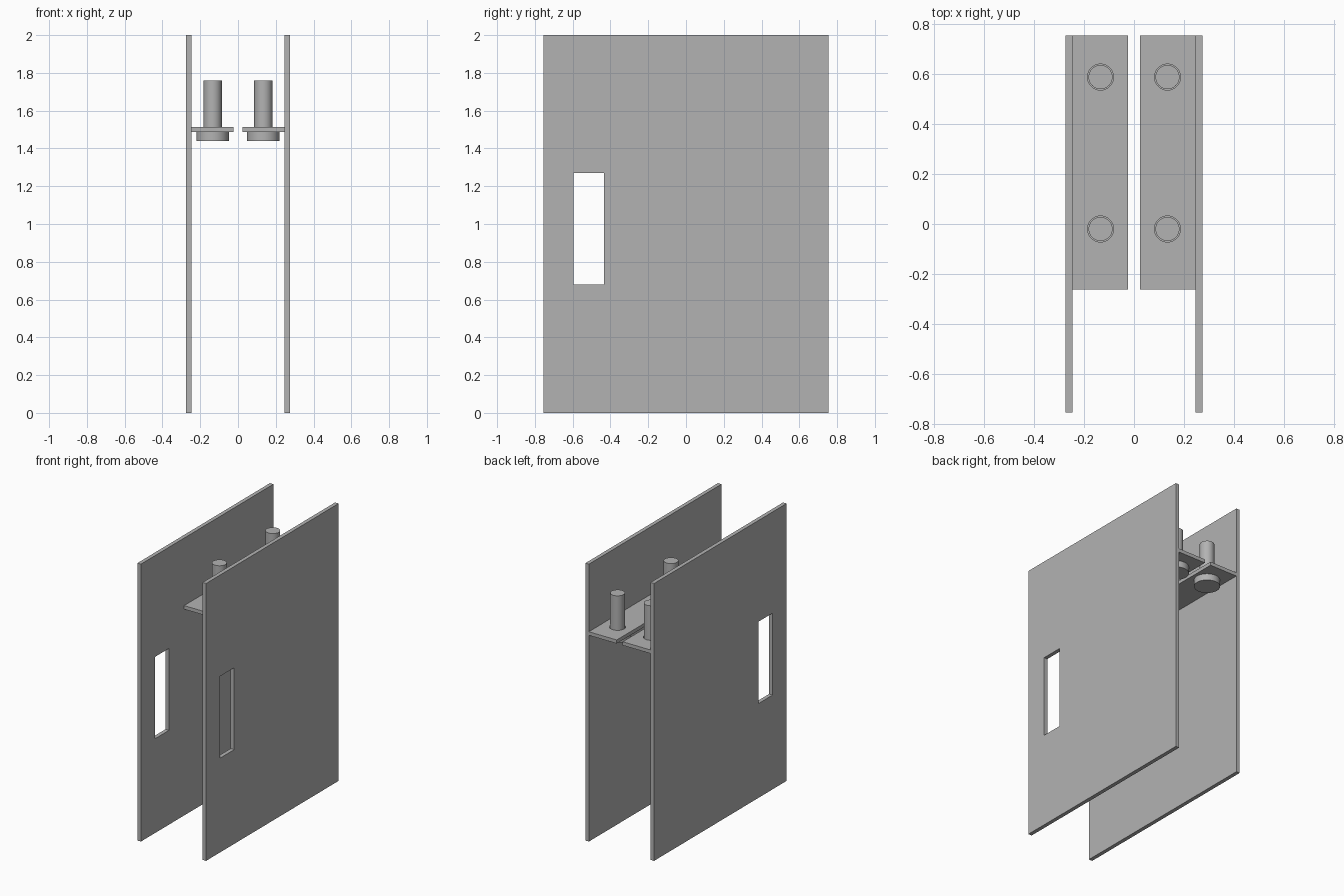
import bpy
import bmesh
import math
from mathutils import Vector

if "Cube" in bpy.data.objects:
    bpy.data.objects.remove(bpy.data.objects["Cube"], do_unlink=True)

grey = bpy.data.materials.new("plain_grey")
grey.use_nodes = True
grey.diffuse_color = (0.45, 0.45, 0.45, 1)
grey.node_tree.nodes["Principled BSDF"].inputs["Base Color"].default_value = grey.diffuse_color


def box(name, low, high):
    low, high = Vector(low), Vector(high)
    bpy.ops.mesh.primitive_cube_add(size=1, location=(low + high) / 2)
    ob = bpy.context.object
    ob.name = name
    ob.scale = high - low
    bpy.ops.object.transform_apply(location=False, rotation=False, scale=True)
    ob.data.materials.append(grey)
    return ob


def cylinder(name, x, y, radius, bottom, top):
    bpy.ops.mesh.primitive_cylinder_add(
        vertices=48, radius=radius, depth=top - bottom,
        location=(x, y, (bottom + top) / 2))
    ob = bpy.context.object
    ob.name = name
    ob.data.materials.append(grey)
    bpy.ops.object.shade_smooth_by_angle(angle=math.radians(30))
    return ob


def cut(target, cutter):
    mod = target.modifiers.new("cut", "BOOLEAN")
    mod.operation = "DIFFERENCE"
    mod.solver = "EXACT"
    mod.object = cutter
    bpy.context.view_layer.objects.active = target
    bpy.ops.object.modifier_apply(modifier=mod.name)
    bpy.data.objects.remove(cutter, do_unlink=True)


INNER, OUTER, GAP = 0.246, 0.274, 0.024
BACK, SHELF_FRONT = 0.755, -0.262
SHELF_LOW, SHELF_HIGH = 1.487, 1.513
PIN_X = 0.134

for side, s in (("left", 1), ("right", -1)):
    # Tall side panel with a vertical handle slot
    panel = box(f"{side}_panel",
                (min(s * INNER, s * OUTER), -BACK, 0),
                (max(s * INNER, s * OUTER), BACK, 2))
    cut(panel, box("slot_cutter", (s * PIN_X - 0.2, -0.595, 0.68),
                   (s * PIN_X + 0.2, -0.435, 1.27)))

    # Bracket shelf reaching inward from the panel
    shelf = box(f"{side}_shelf",
                (min(s * GAP, s * INNER), SHELF_FRONT, SHELF_LOW),
                (max(s * GAP, s * INNER), BACK, SHELF_HIGH))

    # Bolts pushed up through clearance holes, heads below
    for place, y in (("front", -0.02), ("back", 0.588)):
        cut(shelf, cylinder("hole_cutter", s * PIN_X, y, 0.052, 1.4, 1.6))
        cylinder(f"{side}_{place}_bolt_shank", s * PIN_X, y, 0.048, SHELF_LOW, 1.76)
        cylinder(f"{side}_{place}_bolt_head", s * PIN_X, y, 0.086, 1.44, SHELF_LOW)
